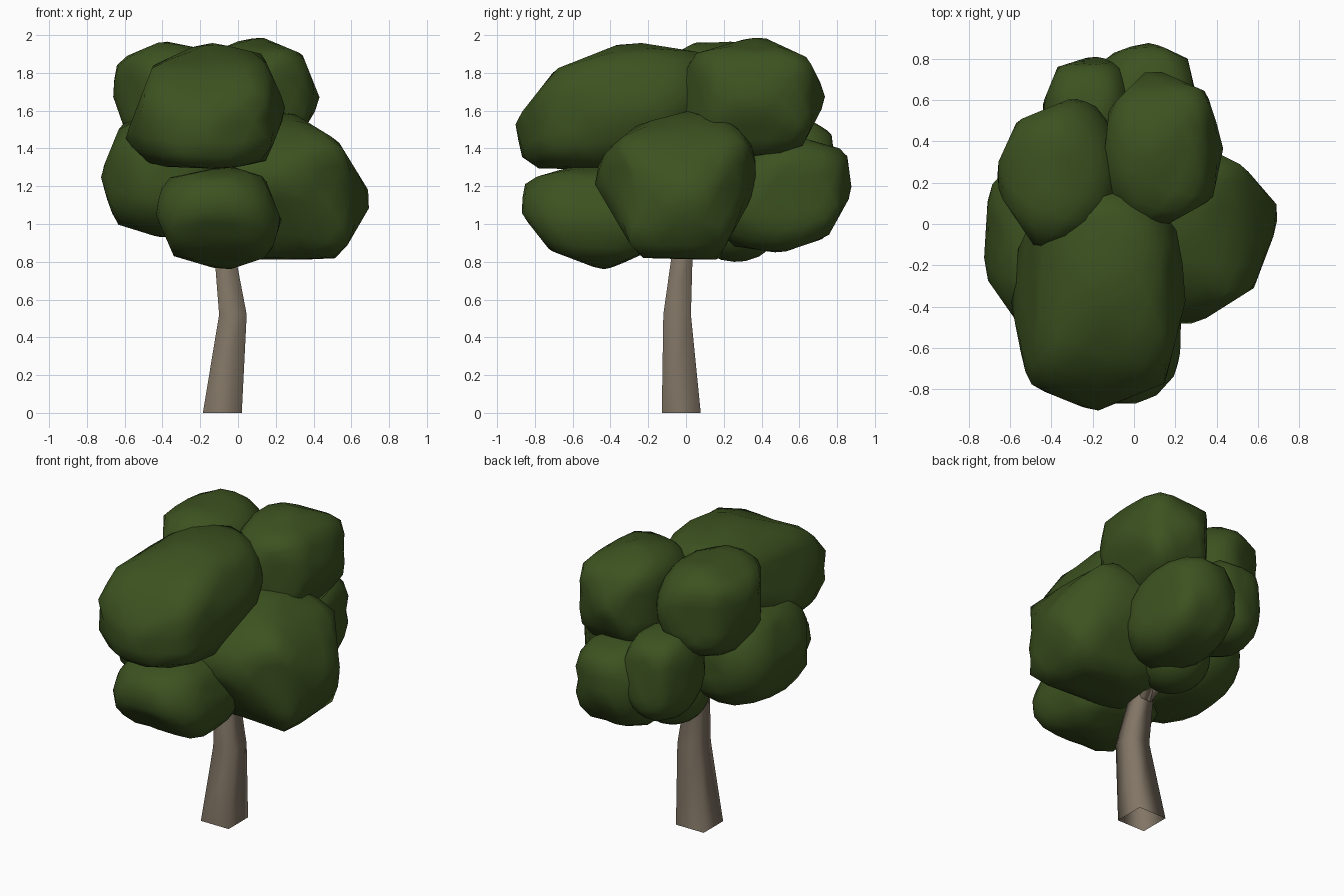
import bpy, bmesh
from mathutils import Vector, Euler


def material(name, rgb):
    m = bpy.data.materials.new(name)
    m.diffuse_color = (*rgb, 1)
    return m


leaf = material("leaf green", (0.046, 0.085, 0.0145))
bark = material("bark brown", (0.22, 0.178, 0.13))


def finish(name, bm, mat):
    bmesh.ops.recalc_face_normals(bm, faces=bm.faces)
    for f in bm.faces:
        f.smooth = True
    mesh = bpy.data.meshes.new(name)
    bm.to_mesh(mesh)
    bm.free()
    mesh.materials.append(mat)
    ob = bpy.data.objects.new(name, mesh)
    bpy.context.collection.objects.link(ob)


def press(verts, outline, a, b):
    """Push vertices inside each edge of an anticlockwise outline in axes a, b."""
    for p, q in zip(outline, outline[1:]):
        n = Vector((q[1] - p[1], p[0] - q[0])).normalized()
        for v in verts:
            d = (v.co[a] - p[0]) * n.x + (v.co[b] - p[1]) * n.y
            if d > 0:
                v.co[a] -= d * n.x
                v.co[b] -= d * n.y


def clump(name, lo, hi, spin=(0, 0, 0), shear=0.0, front=(), side=(), top=(), grow=1.1):
    """Leaf ball in a box, carved to faceted outlines; shear lifts its back."""
    bm = bmesh.new()
    bmesh.ops.create_icosphere(bm, subdivisions=3, radius=1)
    rot = Euler(spin).to_matrix()
    for v in bm.verts:
        v.co = rot @ v.co
        v.co.z += shear * v.co.y
    mn = [min(v.co[i] for v in bm.verts) for i in range(3)]
    mx = [max(v.co[i] for v in bm.verts) for i in range(3)]
    for v in bm.verts:
        for i in range(3):
            t = (v.co[i] - mn[i]) / (mx[i] - mn[i]) - 0.5
            v.co[i] = (lo[i] + hi[i]) / 2 + t * (hi[i] - lo[i]) * grow
            v.co[i] = min(max(v.co[i], lo[i]), hi[i])
    for _ in range(2):
        press(bm.verts, front, 0, 2)
        press(bm.verts, side, 1, 2)
        press(bm.verts, top, 0, 1)
    finish(name, bm, leaf)


def square_tube(name, rings):
    """Four-sided limb through (centre, half width) rings."""
    bm = bmesh.new()
    loops = []
    for (x, y, z), h in rings:
        loops.append([bm.verts.new((x + sx * h, y + sy * h, z))
                      for sx, sy in ((-1, -1), (1, -1), (1, 1), (-1, 1))])
    for a, b in zip(loops, loops[1:]):
        for i in range(4):
            j = (i + 1) % 4
            bm.faces.new((a[i], a[j], b[j], b[i]))
    finish(name, bm, bark)


# Bent trunk
square_tube("trunk", [((-0.083, -0.025, 0), 0.103), ((-0.027, -0.047, 0.52), 0.073),
                      ((-0.07, -0.02, 0.84), 0.055), ((-0.08, 0.0, 1.1), 0.045)])

# Branches fanning out into the leaf clumps
for i, tip in enumerate([(-0.12, -0.45, 1.03), (0.25, -0.05, 1.15), (-0.38, -0.1, 1.2),
                         (0.12, 0.5, 1.13), (-0.2, 0.5, 1.2)]):
    square_tube(f"branch_{i + 1}", [((-0.07, -0.02, 0.8), 0.035), (tip, 0.015)])

# Upper leaf clumps
clump("top_front_leaves", (-0.60, -0.91, 1.27), (0.26, 0.16, 1.97), shear=0.25,
      front=[(-.6, 1.45), (-.54, 1.31), (-.07, 1.29), (.15, 1.33), (.26, 1.61), (.13, 1.9),
             (-.17, 1.97), (-.45, 1.84), (-.6, 1.45)],
      side=[(.07, 1.91), (-.31, 1.97), (-.69, 1.82), (-.91, 1.54), (-.855, 1.3), (-.46, 1.27)],
      top=[(-.61, -.36), (-.51, -.78), (-.19, -.91), (.15, -.77), (.26, -.33), (.2, .0)])
clump("top_right_leaves", (-0.16, -0.03, 1.35), (0.44, 0.76, 2.0),
      front=[(.38, 1.55), (.44, 1.65), (.34, 1.9), (.1, 2.0), (-.05, 1.95)],
      side=[(.37, 1.35), (.61, 1.4), (.75, 1.67), (.645, 1.88), (.386, 2.0), (.04, 1.9),
            (-.03, 1.74)],
      top=[(.13, -.02), (.38, .12), (.435, .38), (.35, .64), (.08, .76), (-.12, .56),
           (-.15, .29)])
clump("top_left_leaves", (-0.67, -0.14, 1.37), (-0.08, 0.61, 1.97),
      front=[(-.25, 1.94), (-.4, 1.97), (-.635, 1.87), (-.67, 1.7), (-.6, 1.5)],
      top=[(-.1, .56), (-.3, .61), (-.565, .5), (-.67, .27), (-.65, .14), (-.46, -.14),
           (-.13, .02)])

# Lower leaf clumps
clump("right_leaves", (-0.17, -0.50, 0.80), (0.72, 0.37, 1.60),
      front=[(.1, .8), (.54, .82), (.72, 1.13), (.53, 1.44), (.27, 1.6)],
      side=[(-.3, .9), (-.23, .82), (.17, .81), (.37, 1.18), (.37, 1.39), (.23, 1.56),
            (.02, 1.6), (-.25, 1.53), (-.42, 1.39), (-.5, 1.24), (-.3, .9)],
      top=[(.295, -.49), (.58, -.31), (.72, .06), (.53, .28), (.43, .33)], grow=1.2)
clump("low_front_leaves", (-0.45, -0.87, 0.75), (0.23, -0.12, 1.31), shear=-0.1,
      front=[(-.34, .83), (-.07, .75), (.17, .83), (.23, 1.02), (.14, 1.25), (-.05, 1.31),
             (-.39, 1.24), (-.44, 1.06), (-.34, .83)],
      side=[(-.62, 1.3), (-.86, 1.23), (-.87, 1.05), (-.72, .86), (-.43, .75), (-.23, .84)])
clump("left_leaves", (-0.73, -0.50, 0.93), (-0.05, 0.32, 1.57), (0, 0.3, 0.6),
      front=[(-.5, 1.56), (-.62, 1.53), (-.73, 1.26), (-.69, 1.12), (-.645, 1.0), (-.42, .93)],
      top=[(-.705, .17), (-.73, -.24), (-.59, -.44)])
clump("back_leaves", (-0.20, 0.17, 0.85), (0.34, 0.89, 1.45), shear=0.15,
      side=[(.27, .88), (.5, .845), (.75, .93), (.88, 1.165), (.85, 1.39), (.6, 1.46)],
      top=[(.31, .5), (.295, .65), (.26, .8), (.07, .89), (-.12, .82)])
clump("back_left_leaves", (-0.44, 0.30, 1.0), (-0.02, 0.83, 1.57), (0, 0.2, 0.2),
      side=[(.78, 1.4), (.77, 1.48), (.68, 1.54), (.5, 1.57)],
      top=[(-.05, .76), (-.18, .82), (-.37, .76), (-.435, .6)])
clump("low_back_leaves", (-0.31, 0.03, 0.80), (0.12, 0.50, 1.2), (0.1, 0.1, 0), grow=1.0)
